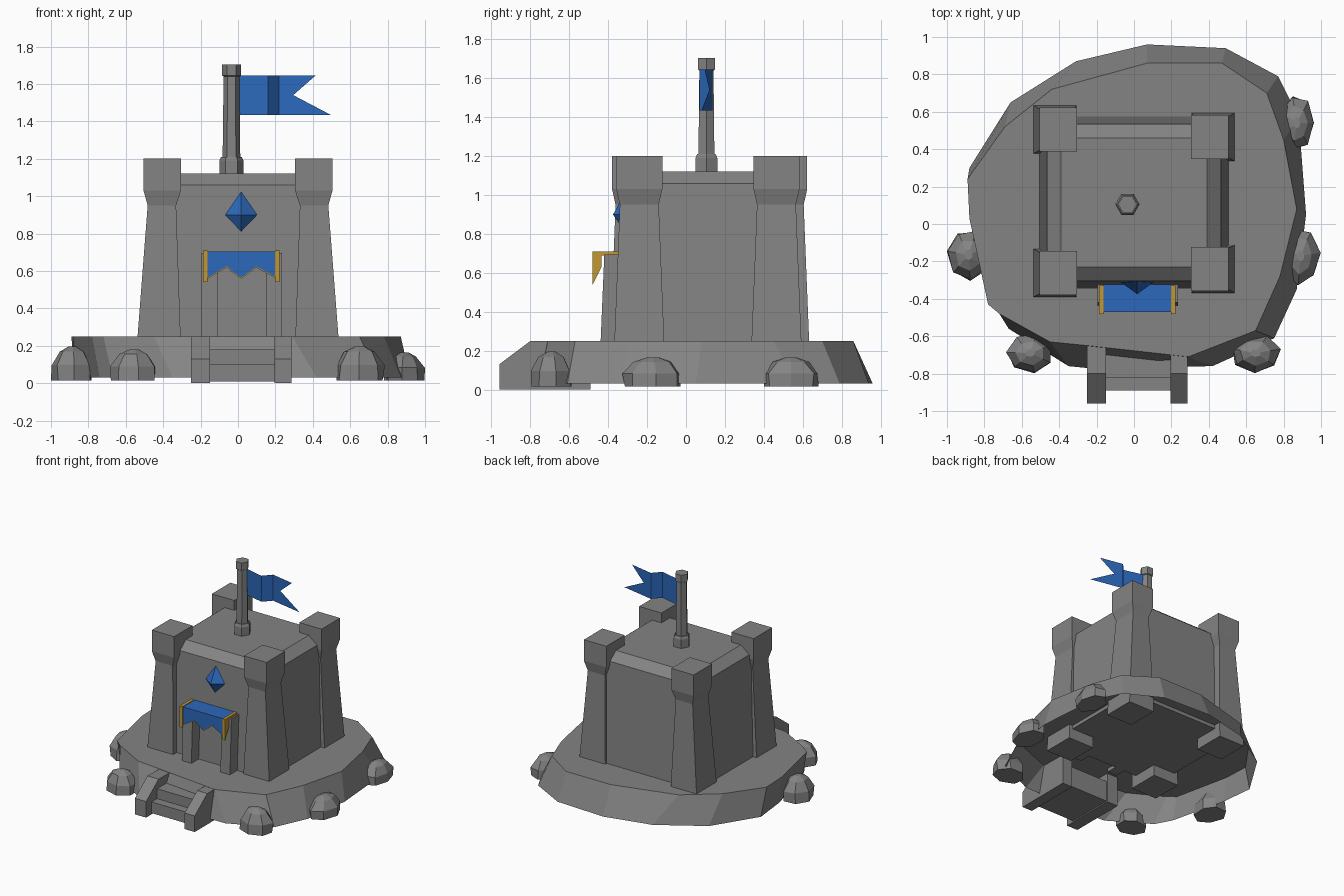
import bpy
import math
import random

random.seed(4)
cube = bpy.data.objects.get("Cube")
if cube:
    bpy.data.objects.remove(cube, do_unlink=True)


def material(name, rgb):
    m = bpy.data.materials.new(name)
    m.use_nodes = True
    colour = (*rgb, 1)
    m.diffuse_color = colour
    m.node_tree.nodes["Principled BSDF"].inputs["Base Color"].default_value = colour
    return m


stone = material("grey_stone", (0.23, 0.23, 0.23))
blue = material("blue_cloth", (0.025, 0.14, 0.5))
gold = material("gold_trim", (0.55, 0.31, 0.03))


def build(name, verts, faces, mat):
    mesh = bpy.data.meshes.new(name)
    mesh.from_pydata(verts, [], faces)
    mesh.materials.append(mat)
    mesh.update()
    obj = bpy.data.objects.new(name, mesh)
    bpy.context.collection.objects.link(obj)
    return obj


def loft(name, rings, mat, bottom=True, top=True):
    """Skin a stack of counter-clockwise rings, lowest first."""
    n = len(rings[0])
    faces = []
    for k in range(len(rings) - 1):
        for i in range(n):
            j = (i + 1) % n
            faces.append((k * n + i, k * n + j, (k + 1) * n + j, (k + 1) * n + i))
    if bottom:
        faces.append(tuple(reversed(range(n))))
    if top:
        faces.append(tuple(range((len(rings) - 1) * n, len(rings) * n)))
    return build(name, [p for r in rings for p in r], faces, mat)


def rect(cx, cy, z, hx, hy):
    return [(cx + sx * hx, cy + sy * hy, z)
            for sx, sy in ((-1, -1), (1, -1), (1, 1), (-1, 1))]


def ngon(cx, cy, z, r, n=6, turn=0.0):
    return [(cx + r * math.cos(turn + math.tau * i / n),
             cy + r * math.sin(turn + math.tau * i / n), z) for i in range(n)]


def box(name, x0, x1, y0, y1, z0, z1, mat):
    cx, cy, hx, hy = (x0 + x1) / 2, (y0 + y1) / 2, (x1 - x0) / 2, (y1 - y0) / 2
    return loft(name, [rect(cx, cy, z0, hx, hy), rect(cx, cy, z1, hx, hy)], mat)


def side_panel(name, profile, x0, x1, mat):
    """Extrude a (y, z) profile along x."""
    return loft(name, [[(x, y, z) for y, z in profile] for x in (x0, x1)], mat)


# Rocky mound, open underneath: foot and rim outlines
foot = [(.07, .96), (-.31, .87), (-.66, .65), (-.88, .3), (-.85, .03), (-.74, -.43),
        (-.67, -.56), (-.35, -.76), (-.25, -.77), (.42, -.76), (.75, -.61),
        (.87, -.35), (.92, .05), (.88, .57), (.77, .79), (.49, .94)]
rim = [(.07, .86), (-.44, .72), (-.69, .52), (-.89, .24), (-.88, .03), (-.78, -.43),
       (-.72, -.48), (-.45, -.63), (-.25, -.65), (.29, -.71), (.65, -.57),
       (.78, -.28), (.87, .08), (.8, .45), (.71, .7), (.47, .86)]
loft("mound", [[(x, y, .03) for x, y in foot], [(x, y, .25) for x, y in rim]],
     stone, bottom=False)

# Boulders round the foot of the mound
boulders = [(.87, .54, .1, .155, .15), (.89, -.17, .11, .16, .15),
            (.65, -.69, .14, .11, .18), (-.885, -.165, .115, .145, .18),
            (-.555, -.69, .13, .11, .165)]
for k, (bx, by, rx, ry, h) in enumerate(boulders):
    rings = []
    for z, r in ((0, .97), (.45, .95), (.85, .6), (1, .2)):
        ring = ngon(0, 0, .015 + z * h, r, 7, k)
        rings.append([(bx + x * rx * random.uniform(.92, 1.05),
                       by + y * ry * random.uniform(.92, 1.05), pz)
                      for x, y, pz in ring])
    loft(f"boulder_{k + 1}", rings, stone)

# Keep with sloping walls and a chamfered roof
loft("keep", [rect(0, .115, z, hx, hy) for z, hx, hy in
              ((.22, .507, .462), (1.06, .465, .42), (1.12, .39, .345))], stone)

# Corner towers: tapered shaft, flared cap
for name, side, cy in (("front_left_tower", 1, -.24), ("front_right_tower", -1, -.262),
                       ("back_left_tower", 1, .465), ("back_right_tower", -1, .505)):
    loft(name, [rect(side * cx, cy + dy, z, hx, hy) for z, cx, dy, hx, hy in
                ((.13, .425, 0, .117, .13), (.25, .422, 0, .115, .128),
                 (.95, .407, 0, .076, .1), (1.03, .405, 0, .1, .118),
                 (1.2, .405, 0, .1, .118))], stone)

# Stairs: sloped side walls and two steps
wall = [(-.96, 0), (-.49, 0), (-.49, .245), (-.8, .25), (-.96, .13)]
side_panel("stair_wall_right", wall, -.25, -.15, stone)
side_panel("stair_wall_left", wall, .195, .285, stone)
side_panel("steps", [(-.89, .01), (-.5, .01), (-.5, .18), (-.82, .18),
                     (-.82, .1), (-.89, .1)], -.15, .195, stone)

# Door posts
for name, x0, x1 in (("door_post_right", -.195, -.11), ("door_post_left", .15, .235)):
    side_panel(name, [(-.44, .22), (-.3, .22), (-.3, .695), (-.42, .695)], x0, x1, stone)

# Awning: gold brackets, cloth top and scalloped front
bracket = [(-.48, .71), (-.48, .54), (-.435, .63), (-.435, .69), (-.33, .69), (-.33, .71)]
side_panel("awning_bracket_right", bracket, -.187, -.162, gold)
side_panel("awning_bracket_left", bracket, .198, .222, gold)
box("awning_top", -.162, .198, -.47, -.32, .695, .705, blue)
hem = [(-.162, .565), (-.06, .625), (-.045, .61), (.018, .565), (.08, .61),
       (.095, .625), (.198, .57)]
for name, y, drop, mat in (("awning_front", -.472, 0, blue), ("awning_lining", -.465, .006, gold)):
    n = len(hem)
    verts = [(x, y, z - drop) for x, z in hem] + [(x, y, .703) for x, z in hem]
    build(name, verts, [(i, i + 1, n + i + 1, n + i) for i in range(n - 1)], mat)

# Gem on the front wall
gx, gy, gz = .017, -.3, .91
build("gem", [(gx, gy, gz + .125), (gx + .103, gy, gz - .01), (gx, gy, gz - .125),
              (gx - .103, gy, gz - .01), (gx, gy - .075, gz - .01),
              (gx, gy + .075, gz - .01)],
      [f for i in range(4) for j in [(i + 1) % 4] for f in ((j, i, 4), (i, j, 5))], blue)

# Flagpole with socket and finial
px, py = -.035, .105
loft("pole_socket", [ngon(px, py, z, r) for z, r in
                     ((1.1, .065), (1.19, .065), (1.21, .055))], stone)
loft("flagpole", [ngon(px, py, z, r) for z, r in
                  ((1.15, .048), (1.64, .042), (1.645, .05), (1.705, .05))], stone)

# Swallow-tailed flag with a fold
low, mid, high = 1.435, 1.54, 1.645
outline = [(x, y, z) for x, y in ((.0, .11), (.16, .07), (.22, .135)) for z in (low, high)]
tail = [(x, .135 - (x - .22) * .2, z) for x, z in ((.495, low), (.295, mid), (.415, high))]
build("flag", outline + tail, [(0, 2, 3, 1), (2, 4, 5, 3), (4, 6, 7, 5), (7, 8, 5)], blue)
